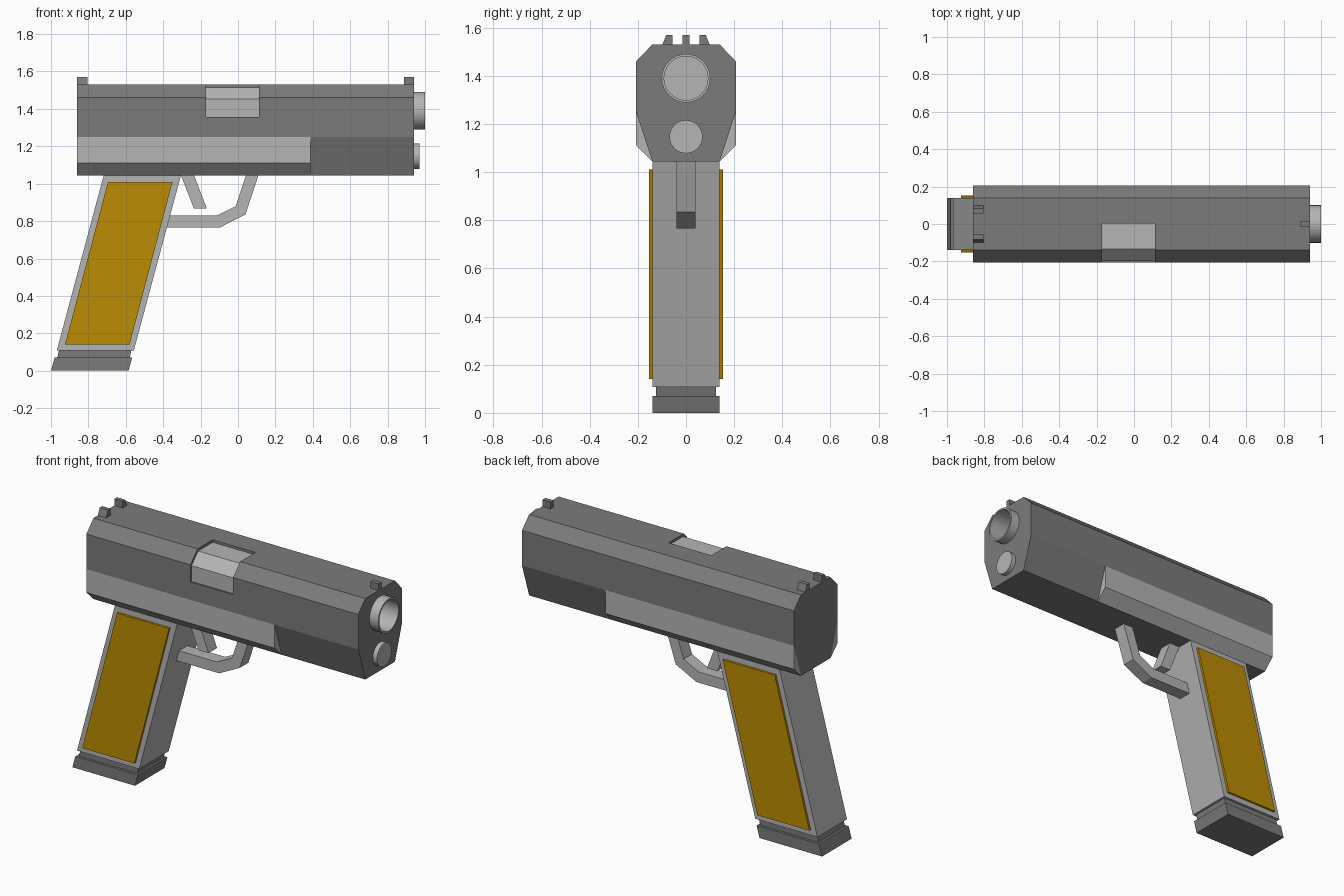
import bpy, bmesh, math
from mathutils import Vector

if "Cube" in bpy.data.objects:
    bpy.data.objects.remove(bpy.data.objects["Cube"])


def material(name, colour):
    m = bpy.data.materials.new(name)
    m.diffuse_color = (*colour, 1)
    m.use_nodes = True
    m.node_tree.nodes["Principled BSDF"].inputs["Base Color"].default_value = m.diffuse_color
    return m


GOLD = material("gold_panel", (0.5, 0.262, 0.001))
LIGHT = material("light_steel", (0.46, 0.46, 0.46))
DARK = material("dark_steel", (0.198, 0.198, 0.198))


def finish(name, bm, mat):
    bmesh.ops.recalc_face_normals(bm, faces=bm.faces)
    me = bpy.data.meshes.new(name)
    bm.to_mesh(me)
    bm.free()
    me.materials.append(mat)
    ob = bpy.data.objects.new(name, me)
    bpy.context.collection.objects.link(ob)
    return ob


def prism(name, pts, a, b, axis, mat):
    """Extrude a 2D profile along x (pts are y,z) or along y (pts are x,z)."""
    bm = bmesh.new()
    place = (lambda u, v: (a, u, v)) if axis == 'x' else (lambda u, v: (u, a, v))
    face = bm.faces.new([bm.verts.new(place(u, v)) for u, v in pts])
    out = bmesh.ops.extrude_face_region(bm, geom=[face])
    move = Vector((b - a, 0, 0)) if axis == 'x' else Vector((0, b - a, 0))
    bmesh.ops.translate(bm, vec=move,
                        verts=[g for g in out['geom'] if isinstance(g, bmesh.types.BMVert)])
    return finish(name, bm, mat)


def lathe(name, pts, z, mat, steps=32):
    """Spin an (x, radius) profile around the x-parallel axis at height z."""
    bm = bmesh.new()
    vs = [bm.verts.new((x, 0, z + r)) for x, r in pts]
    es = [bm.edges.new(p) for p in zip(vs, vs[1:])]
    bmesh.ops.spin(bm, geom=vs + es, cent=(0, 0, z), axis=(1, 0, 0),
                   angle=math.tau, steps=steps)
    bmesh.ops.remove_doubles(bm, verts=bm.verts, dist=1e-4)
    ob = finish(name, bm, mat)
    bpy.ops.object.select_all(action='DESELECT')
    bpy.context.view_layer.objects.active = ob
    ob.select_set(True)
    bpy.ops.object.shade_smooth_by_angle(angle=math.radians(30))
    return ob


def cut(ob, cutter):
    m = ob.modifiers.new(cutter.name, 'BOOLEAN')
    m.operation, m.solver, m.object = 'DIFFERENCE', 'EXACT', cutter
    cutter.hide_render = True
    cutter.display_type = 'WIRE'


BACK, FRONT, W = -0.86, 0.942, 0.207

# Slide with ejection port and bore cut out
half = [(0.14, 1.53), (W, 1.46), (W, 1.25), (0.14, 1.045)]
slide = prism("slide", half + [(-y, z) for y, z in reversed(half)], BACK, FRONT, 'x', DARK)
cut(slide, prism("port_cutter", [(0.003, 1.357), (0.003, 1.6), (-0.3, 1.6), (-0.3, 1.357)],
                 -0.17, 0.113, 'x', DARK))
cut(slide, lathe("bore_cutter", [(0.71, 0), (0.71, 0.095), (1.05, 0.095), (1.05, 0)],
                 1.39, DARK))

# Chamber seen inside the port
prism("chamber", [(0.003, 1.357), (0.003, 1.515), (-0.134, 1.515), (-0.197, 1.452),
                  (-0.197, 1.357)], -0.17, 0.113, 'x', LIGHT)

# Frame rails, rear sights and grip panels, mirrored left and right
for side, s in (("left", 1), ("right", -1)):
    prism("frame_rail_" + side, [(s * W, 1.25), (s * W, 1.11), (s * 0.14, 1.045)],
          BACK, 0.388, 'x', LIGHT)
    prism("rear_sight_" + side, [(s * 0.057, 1.53), (s * 0.057, 1.57), (s * 0.082, 1.57),
                                 (s * 0.098, 1.53)], BACK, -0.805, 'x', DARK)
    prism("grip_panel_" + side, [(-0.695, 1.01), (-0.35, 1.01), (-0.58, 0.14), (-0.925, 0.14)],
          s * 0.139, s * 0.153, 'y', GOLD)

# Front sight
prism("front_sight", [(-0.014, 1.53), (-0.014, 1.57), (0.014, 1.57), (0.014, 1.53)],
      0.887, FRONT, 'x', DARK)

# Hollow barrel and guide rod
lathe("barrel", [(0.72, 0), (0.72, 0.091), (1.0, 0.091), (1.0, 0.101), (0.93, 0.101)],
      1.39, LIGHT)
lathe("guide_rod", [(0.93, 0), (0.93, 0.069), (0.97, 0.069), (0.97, 0)], 1.147, LIGHT)

# Grip and magazine
prism("grip", [(-0.718, 1.045), (-0.305, 1.045), (-0.557, 0.108), (-0.969, 0.108)],
      -0.14, 0.14, 'y', LIGHT)
prism("magazine_neck", [(-0.957, 0.108), (-0.57, 0.108), (-0.579, 0.07), (-0.966, 0.07)],
      -0.125, 0.125, 'y', DARK)
prism("magazine_base", [(-0.98, 0.07), (-0.566, 0.07), (-0.585, 0), (-1.0, 0)],
      -0.14, 0.14, 'y', DARK)

# Trigger and trigger guard
prism("trigger", [(-0.305, 1.045), (-0.235, 1.045), (-0.167, 0.868), (-0.236, 0.868)],
      -0.04, 0.04, 'y', LIGHT)
prism("trigger_guard", [(0.11, 1.045), (0.04, 0.835), (-0.097, 0.766), (-0.39, 0.766),
                        (-0.372, 0.83), (-0.112, 0.83), (-0.012, 0.88), (0.043, 1.045)],
      -0.04, 0.04, 'y', LIGHT)
